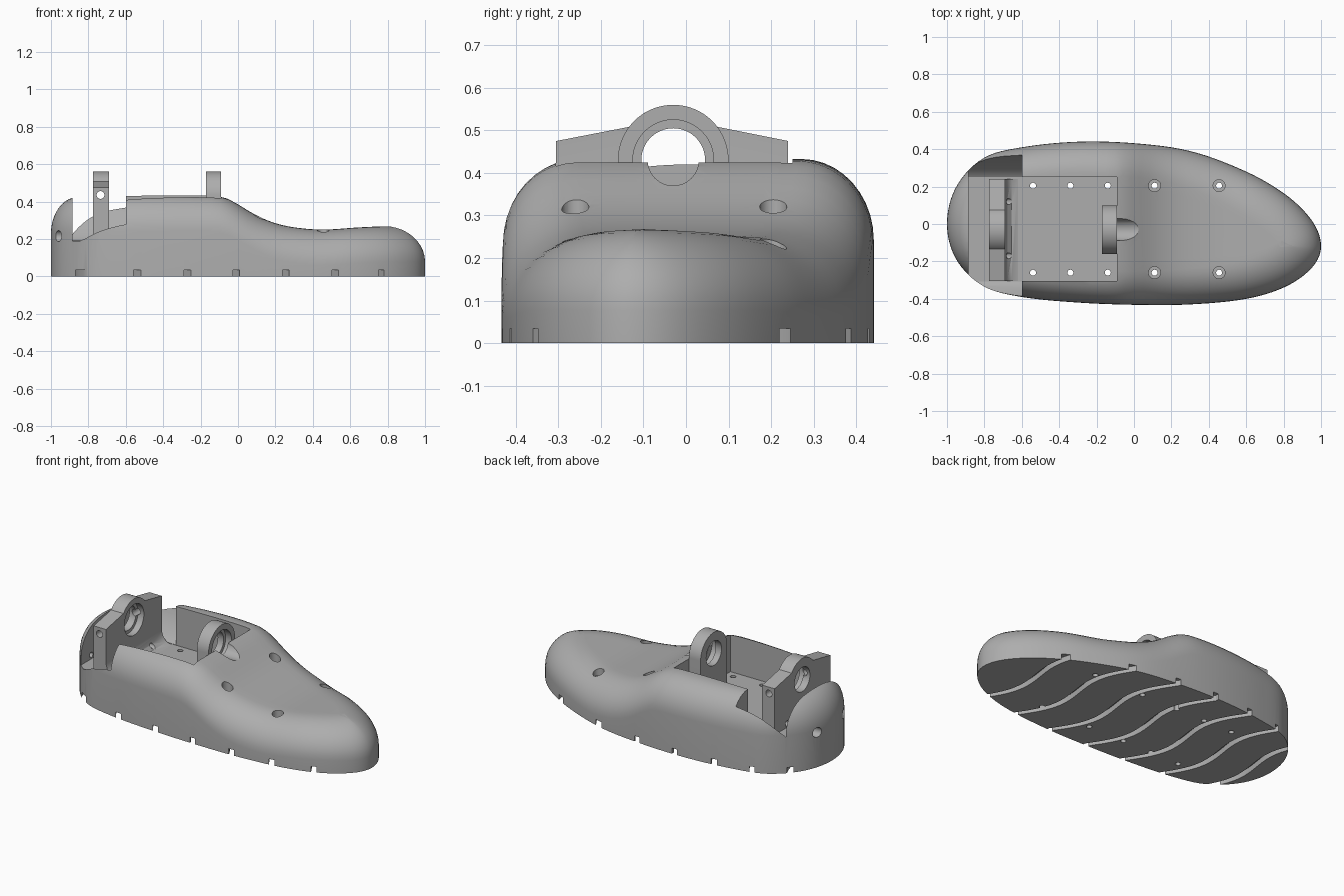
import bpy, bmesh, math
from mathutils import Vector

if "Cube" in bpy.data.objects:
    bpy.data.objects.remove(bpy.data.objects["Cube"])

grey = bpy.data.materials.new("plain grey")
grey.use_nodes = True
COLOUR = (0.42, 0.42, 0.42, 1)
grey.diffuse_color = COLOUR
grey.node_tree.nodes["Principled BSDF"].inputs["Base Color"].default_value = COLOUR

AXIS_Y, AXIS_Z = -0.03, 0.43      # ankle pivot line, running along x
FLOOR = 0.19                      # pocket floor


def make(name, bm):
    bmesh.ops.recalc_face_normals(bm, faces=bm.faces)
    mesh = bpy.data.meshes.new(name)
    bm.to_mesh(mesh)
    bm.free()
    mesh.materials.append(grey)
    ob = bpy.data.objects.new(name, mesh)
    bpy.context.collection.objects.link(ob)
    return ob


def prism(name, profile, start, end, axis="X"):
    """Extrude a 2D profile: (y, z) along X, or (x, z) along Y."""
    bm = bmesh.new()
    place = (lambda p, t: (t, p[0], p[1])) if axis == "X" else (lambda p, t: (p[0], t, p[1]))
    a = [bm.verts.new(place(p, start)) for p in profile]
    b = [bm.verts.new(place(p, end)) for p in profile]
    bm.faces.new(a)
    bm.faces.new(b)
    for i in range(len(a)):
        j = (i + 1) % len(a)
        bm.faces.new((a[i], a[j], b[j], b[i]))
    return make(name, bm)


def rod(start, end, radius, sides=24):
    start, end = Vector(start), Vector(end)
    bm = bmesh.new()
    bmesh.ops.create_cone(bm, cap_ends=True, segments=sides, radius1=radius,
                          radius2=radius, depth=(end - start).length)
    turn = Vector((0, 0, 1)).rotation_difference(end - start).to_matrix()
    bmesh.ops.rotate(bm, verts=bm.verts, matrix=turn)
    bmesh.ops.translate(bm, verts=bm.verts, vec=(start + end) / 2)
    return make("cutter", bm)


def boolean(ob, other, operation="DIFFERENCE"):
    mod = ob.modifiers.new("cut", "BOOLEAN")
    mod.operation, mod.solver, mod.object = operation, "EXACT", other
    bpy.context.view_layer.objects.active = ob
    bpy.ops.object.modifier_apply(modifier=mod.name)
    bpy.data.objects.remove(other)


def arc(radius, first, last, steps, cy=AXIS_Y, cz=AXIS_Z):
    angles = [math.radians(first + (last - first) * i / steps) for i in range(steps + 1)]
    return [(cy + radius * math.cos(a), cz + radius * math.sin(a)) for a in angles]


def curve(knots, x, warp=lambda v: v):
    """Smooth interpolation through (x, value) knots."""
    k = [(warp(a), b) for a, b in knots]
    t = warp(x)
    slope = []
    for i in range(len(k)):
        p, q = k[max(i - 1, 0)], k[min(i + 1, len(k) - 1)]
        slope.append((q[1] - p[1]) / (q[0] - p[0]))
    i = max(j for j in range(len(k) - 1) if j == 0 or t >= k[j][0])
    h = k[i + 1][0] - k[i][0]
    u = min(max((t - k[i][0]) / h, 0), 1)
    return ((2*u**3 - 3*u*u + 1) * k[i][1] + (u**3 - 2*u*u + u) * h * slope[i]
            + (3*u*u - 2*u**3) * k[i + 1][1] + (u**3 - u*u) * h * slope[i + 1])


def around(x):
    return math.acos(max(-1, min(1, -x)))


# Shoe outline (two sides) and ridge height along its length
LEFT = [(-1, 0), (-.95, .2), (-.8, .355), (-.6, .41), (-.3, .44), (0, .432),
        (.3, .39), (.6, .28), (.8, .165), (.95, .02), (1, -.12)]
RIGHT = [(-1, 0), (-.95, -.19), (-.8, -.335), (-.6, -.39), (-.3, -.42), (0, -.432),
         (.3, -.43), (.6, -.4), (.8, -.34), (.95, -.235), (1, -.12)]
TOP = [(-1, .42), (-.6, .43), (-.13, .43), (-.05, .412), (.1, .325), (.2, .284),
       (.3, .262), (.45, .25), (.65, .262), (.8, .268), (1, .268)]


def build_shoe():
    n, steps, strips = 64, 10, 8
    xs = [-math.cos(math.pi * i / n) for i in range(n + 1)]
    loop = [Vector((x, curve(LEFT, x, around))) for x in xs]
    loop += [Vector((x, curve(RIGHT, x, around))) for x in xs[-2:0:-1]]
    count = len(loop)
    bm = bmesh.new()
    rings = [[bm.verts.new((p.x, p.y, 0)) for p in loop]]
    # Rounded shoulder: step the outline inwards while rising to the ridge height
    for s in range(steps + 1):
        phi = math.pi / 2 * s / steps
        ring = []
        for i, p in enumerate(loop):
            t = (loop[(i + 1) % count] - loop[i - 1]).normalized()
            inset = (0.18 + 0.04 * p.x) * (1 - math.cos(phi))
            q = p + Vector((t.y, -t.x)) * inset
            ring.append(bm.verts.new((q.x, q.y, curve(TOP, q.x) - 0.19 * (1 - math.sin(phi)))))
        rings.append(ring)
    for a, b in zip(rings, rings[1:]):
        for i in range(count):
            j = (i + 1) % count
            bm.faces.new((a[i], a[j], b[j], b[i]))
    bm.faces.new(rings[0])
    # Top surface: strips across from one shoulder to the other
    inner = rings[-1]
    rows = [[inner[0]] * (strips + 1)]
    for i in range(1, n):
        a, b = inner[i], inner[count - i]
        row = [a]
        for s in range(1, strips):
            q = a.co.lerp(b.co, s / strips)
            row.append(bm.verts.new((q.x, q.y, curve(TOP, q.x))))
        rows.append(row + [b])
    rows.append([inner[n]] * (strips + 1))
    for r, q in zip(rows, rows[1:]):
        for s in range(strips):
            bm.faces.new(list(dict.fromkeys((r[s], r[s + 1], q[s + 1], q[s]))))
    return make("shoe_body", bm)


shoe = build_shoe()

# Ankle pocket and the rounded trough across the heel
pocket = [(-.305, FLOOR), (.25, FLOOR), (.25, .8), (-.305, .8)]
boolean(shoe, prism("cutter", pocket, -.885, -.09))
trough = [(y, max(z, FLOOR)) for y, z in arc(.42, 180, 360, 48, cz=.5)]
trough = [(AXIS_Y - .42, .8)] + trough + [(AXIS_Y + .42, .8)]
boolean(shoe, prism("cutter", trough, -.885, -.6))
boolean(shoe, rod((-.2, AXIS_Y, AXIS_Z), (.1, AXIS_Y, AXIS_Z), .06, 32))

# S-shaped tread grooves
for x0 in (-.77, -.525, -.27, -.01, .255, .525, .81):
    bm = bmesh.new()
    rows = []
    for i in range(33):
        y = -.48 + .03 * i
        t = min(max((y + .42) / .84, 0), 1)
        x = x0 - .22 * t - .055 * math.sin(2 * math.pi * t)
        rows.append([bm.verts.new((x + dx, y, z)) for dx, z in
                     ((-.018, -.05), (.018, -.05), (.018, .035), (-.018, .035))])
    bm.faces.new(rows[0])
    bm.faces.new(rows[-1])
    for a, b in zip(rows, rows[1:]):
        for i in range(4):
            j = (i + 1) % 4
            bm.faces.new((a[i], a[j], b[j], b[i]))
    boolean(shoe, make("cutter", bm))

# Screw holes: through the sole, with wider heads on the forefoot, and through the heel
for y in (.205, -.26):
    for x in (-.54, -.34, -.14, .11, .455):
        boolean(shoe, rod((x, y, -.1), (x, y, .6), .016, 16))
    for x, z in ((.11, .24), (.455, .2)):
        boolean(shoe, rod((x, y, z), (x, y, .6), .032))
for y in (.12, -.17):
    boolean(shoe, rod((-1.1, y, .215), (-.8, y, .215), .016, 16))
    boolean(shoe, rod((-1.1, y, .215), (-.93, y, .215), .03))

# Ankle brackets: wide rear plate and narrow front ring
rear_profile = ([(-.305, FLOOR - .01), (-.305, .475)] + arc(.13, 143, 37, 24)
                + [(.24, .475), (.24, FLOOR - .01)])
rear = prism("rear_ankle_bracket", rear_profile, -.775, -.69)
fillet = [(-.7, FLOOR - .01), (-.7, .26), (-.69, .26), (-.678, .222), (-.655, .2),
          (-.62, FLOOR), (-.62, FLOOR - .01)]
boolean(rear, prism("cutter", fillet, -.305, .24, "Y"), "UNION")
front_profile = [(-.16, FLOOR - .01)] + arc(.13, 180, 0, 40) + [(.1, FLOOR - .01)]
front = prism("front_ankle_ring", front_profile, -.17, -.09)

for ob, x in ((rear, -.69), (front, -.09)):
    boolean(ob, rod((x - .2, AXIS_Y, AXIS_Z), (x + .1, AXIS_Y, AXIS_Z), .075, 48))
    boolean(ob, rod((x - .04, AXIS_Y, AXIS_Z), (x + .1, AXIS_Y, AXIS_Z), .095, 48))
boolean(rear, rod((-.735, -.5, .435), (-.735, .5, .435), .021))
for y in (.12, -.17):
    boolean(rear, rod((-.9, y, .215), (-.5, y, .215), .016, 16))

# Smooth shading with crisp edges
for ob in (shoe, rear, front):
    bpy.ops.object.select_all(action="DESELECT")
    ob.select_set(True)
    bpy.context.view_layer.objects.active = ob
    bpy.ops.object.shade_smooth_by_angle(angle=math.radians(30))
